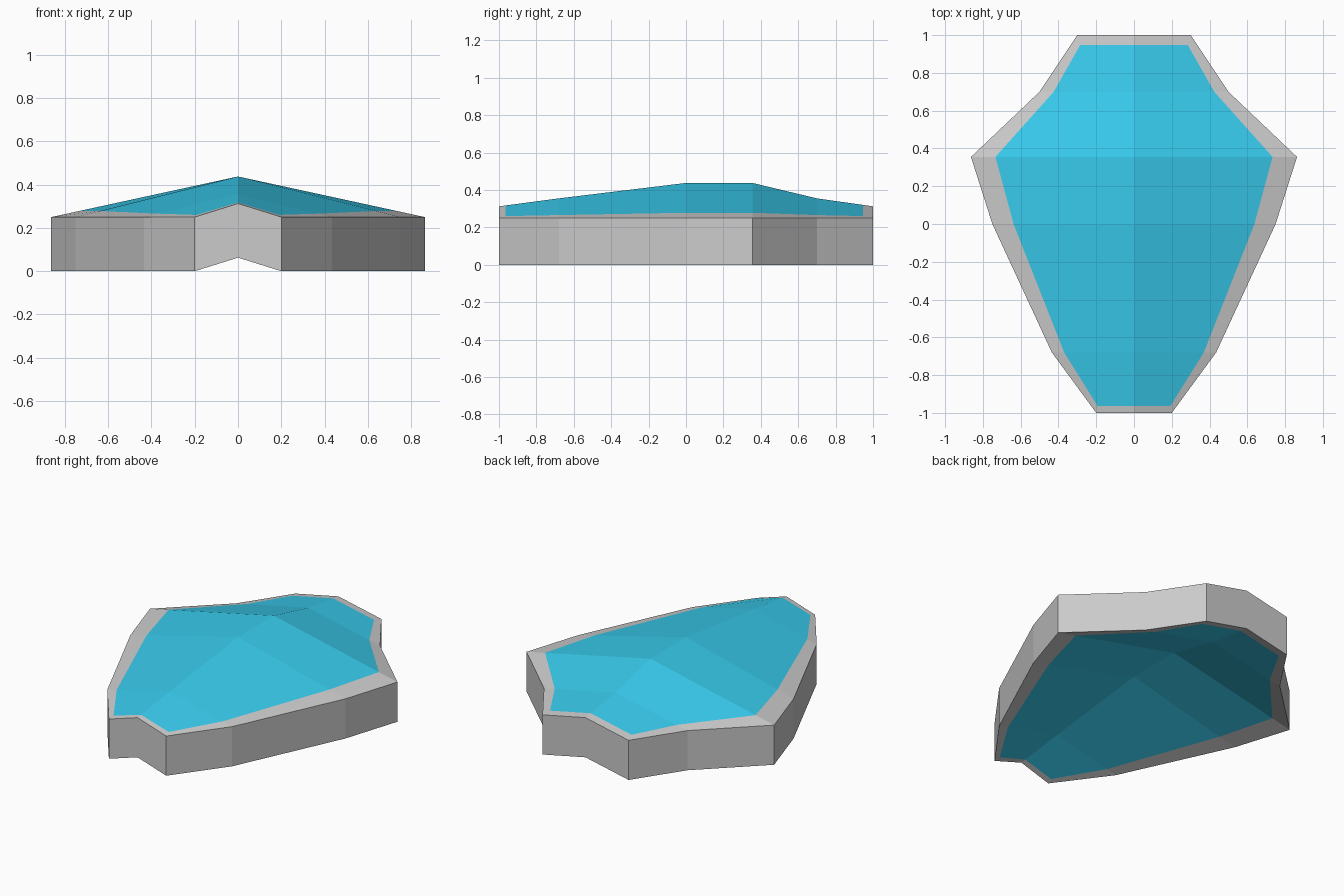
import bpy, bmesh

if "Cube" in bpy.data.objects:
    bpy.data.objects.remove(bpy.data.objects["Cube"])

THICK = 0.25    # vertical thickness of the plate
INSET = 0.85    # glass width relative to the frame width

# stations from front to back: y, half width, ridge height
outer = [(-1, .2, .3125), (-.68, .435, .355), (0, .75, .4375),
         (.355, .863, .4375), (.7, .5, .355), (1, .3, .3125)]


def between(a, b, t):
    return tuple(p + (q - p) * t for p, q in zip(a, b))


# the glass ends a little inside the frame ends
inner = [between(outer[0], outer[1], .11)] + outer[1:-1] + \
        [between(outer[-1], outer[-2], .175)]


def rib(stations, f):
    """Right-hand edge points at fraction f of the width."""
    return [(w * f, y, .25 + (z - .25) * (1 - f)) for y, w, z in stations]


def flip(p):
    return (-p[0], p[1], p[2])


def down(p):
    return (p[0], p[1], p[2] - THICK)


def loop(stations, f):
    """Closed outline running through both end ridge points."""
    right = rib(stations, f)
    ends = [(0, s[0], s[2]) for s in (stations[0], stations[-1])]
    return [ends[0]] + right + [ends[1]] + [flip(p) for p in reversed(right)]


def build(name, faces, color=None):
    bm = bmesh.new()
    for f in faces:
        bm.faces.new([bm.verts.new(p) for p in f])
    bmesh.ops.remove_doubles(bm, verts=bm.verts, dist=1e-4)
    me = bpy.data.meshes.new(name)
    bm.to_mesh(me)
    bm.free()
    ob = bpy.data.objects.new(name, me)
    bpy.context.collection.objects.link(ob)
    if color:
        mat = bpy.data.materials.new(name)
        mat.diffuse_color = color
        mat.use_nodes = True
        mat.node_tree.nodes["Principled BSDF"].inputs["Base Color"].default_value = mat.diffuse_color
        me.materials.append(mat)


def both_sides(faces):
    """Top sheet plus a reversed copy for the underside."""
    return faces + [[down(p) for p in reversed(f)] for f in faces]


# frame: rim on top and underneath, joined by upright outer walls
o, i = loop(outer, 1), loop(inner, INSET)
rim, walls = [], []
for k in range(len(o)):
    n = (k + 1) % len(o)
    rim.append([o[k], o[n], i[n], i[k]])
    walls.append([down(o[k]), down(o[n]), o[n], o[k]])
build("canopy_frame", both_sides(rim) + walls)

# glass: faceted panes either side of the central ridge
edge, ridge = rib(inner, INSET), [(0, y, z) for y, w, z in inner]
panes = []
for k in range(len(edge) - 1):
    pane = [ridge[k], edge[k], edge[k + 1], ridge[k + 1]]
    panes += [pane, [flip(p) for p in reversed(pane)]]
build("canopy_glass", both_sides(panes), (.04, .6, .85, 1))
